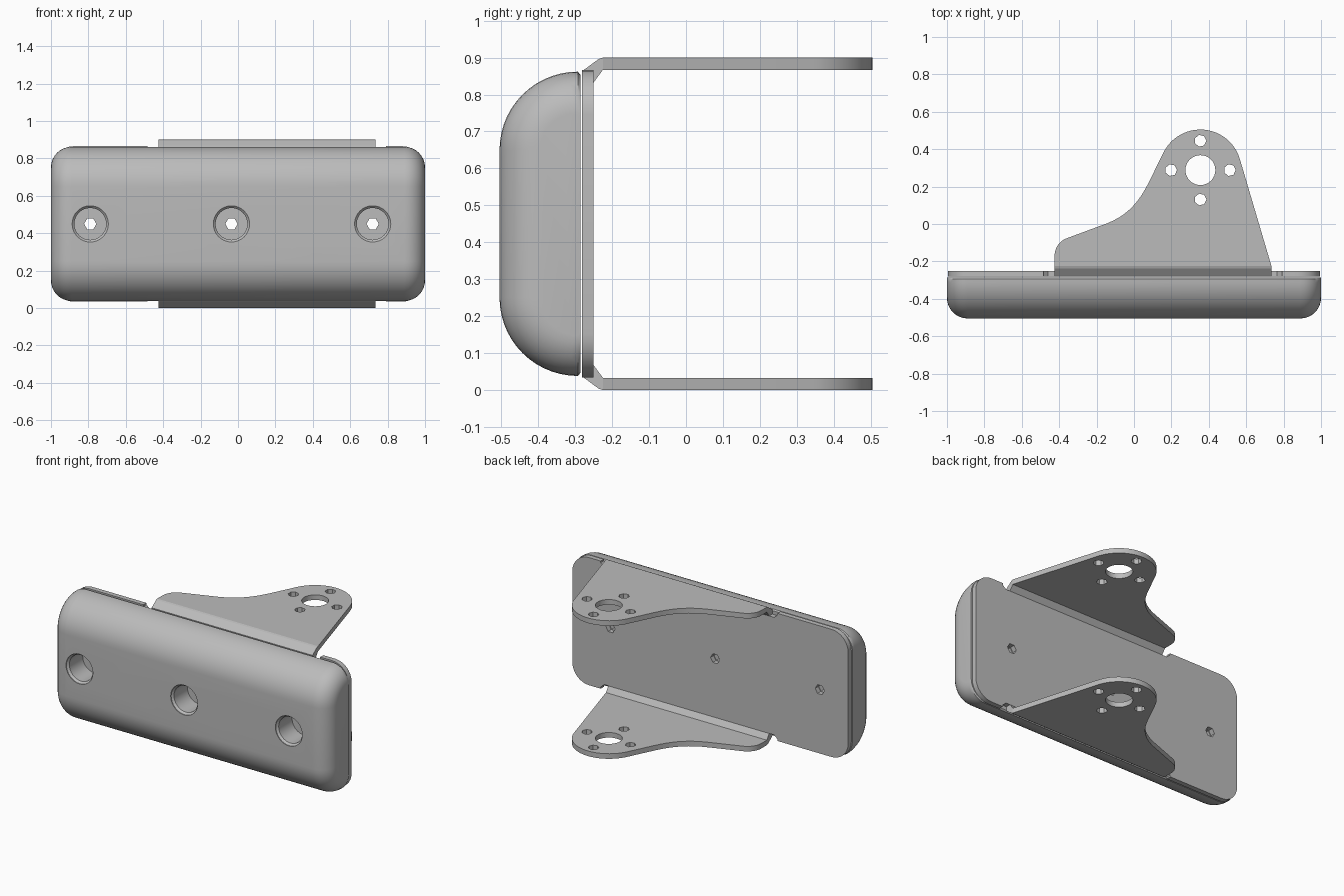
import bpy, bmesh
from math import sin, cos, pi, radians
from mathutils import Matrix, Vector
from mathutils.geometry import interpolate_bezier

if "Cube" in bpy.data.objects:
    bpy.data.objects.remove(bpy.data.objects["Cube"])

grey = bpy.data.materials.new("plain grey")
grey.use_nodes = True
grey.diffuse_color = (0.5, 0.5, 0.5, 1)
grey.node_tree.nodes["Principled BSDF"].inputs["Base Color"].default_value = (0.5, 0.5, 0.5, 1)

MID = 0.45                      # mirror height
HOLES_X = (-0.79, -0.035, 0.72)


def finish(name, bm):
    bmesh.ops.recalc_face_normals(bm, faces=bm.faces)
    mesh = bpy.data.meshes.new(name)
    bm.to_mesh(mesh)
    bm.free()
    mesh.materials.append(grey)
    ob = bpy.data.objects.new(name, mesh)
    bpy.context.collection.objects.link(ob)
    return ob


def arc(cx, cy, r, a0, a1, n):
    angles = [radians(a0 + (a1 - a0) * i / n) for i in range(n + 1)]
    return [(cx + r * cos(a), cy + r * sin(a)) for a in angles]


def loft(name, rings):
    """Closed solid through equal rings of points."""
    bm = bmesh.new()
    loops = [[bm.verts.new(p) for p in ring] for ring in rings]
    for a, b in zip(loops, loops[1:]):
        for i in range(len(a)):
            j = (i + 1) % len(a)
            bm.faces.new((a[i], a[j], b[j], b[i]))
    bm.faces.new(loops[0])
    bm.faces.new(loops[-1])
    return finish(name, bm)


def prism(name, outline, axis, lo, hi):
    """Extrude a 2D outline along axis 0 (yz), 1 (xz) or 2 (xy)."""
    def place(p, t):
        v = list(p)
        v.insert(axis, t)
        return v
    return loft(name, [[place(p, t) for p in outline] for t in (lo, hi)])


def circle(cx, cy, r, n):
    return arc(cx, cy, r, 0, 360 - 360 / n, n - 1)


def cut(ob, cutters):
    for c in cutters:
        c.hide_render = True
        mod = ob.modifiers.new("cut", 'BOOLEAN')
        mod.operation, mod.solver, mod.object = 'DIFFERENCE', 'EXACT', c
    bpy.context.view_layer.update()
    graph = bpy.context.evaluated_depsgraph_get()
    mesh = bpy.data.meshes.new_from_object(ob.evaluated_get(graph))
    ob.modifiers.clear()
    ob.data = mesh
    for c in cutters:
        bpy.data.objects.remove(c)


def smooth(ob, angle=30):
    bpy.ops.object.select_all(action='DESELECT')
    ob.select_set(True)
    bpy.context.view_layer.objects.active = ob
    bpy.ops.object.shade_smooth_by_angle(angle=radians(angle))


# Pad: domed section, shrinking around the rounded ends
def pad_section(x, d):
    r, back, z = 0.212 - d, -0.293, 0.2
    low = arc(back, MID - z, r, 270, 180, 14)
    high = arc(back, MID + z, r, 180, 90, 14)
    lip = z + r - 0.008
    pts = [(-0.286, MID - lip)] + low + high + [(-0.286, MID + lip)]
    return [(x, y, h) for y, h in pts]


R = 0.11
steps = [i / 8 * pi / 2 for i in range(9)]
ends = [(1 - R + R * sin(a), R * (1 - cos(a))) for a in steps]
rings = [pad_section(-x, d) for x, d in reversed(ends)] + [pad_section(x, d) for x, d in ends]
pad = loft("bumper_pad", rings)

# Counterbored bolt holes with a small chamfer at the mouth
cutters = []
for x in HOLES_X:
    stations = ((-0.55, 0.097), (-0.5, 0.097), (-0.488, 0.085), (-0.35, 0.085))
    cutters.append(loft("bore", [[(px, y, pz) for px, pz in circle(x, MID, r, 32)]
                                 for y, r in stations]))
    cutters.append(prism("bolt_hole", circle(x, MID, 0.033, 6), 1, -0.4, -0.2))
cut(pad, cutters)
smooth(pad)

# Back plate: rounded rectangle with relief notches beside the bends
W, H, C = 0.995, 0.416, 0.12
outline = []
for sx, sz, a in ((1, 1, 0), (-1, 1, 90), (-1, -1, 180), (1, -1, 270)):
    outline += arc(sx * (W - C), MID + sz * (H - C), C, a, a + 90, 8)
plate = prism("back_plate", outline, 1, -0.282, -0.25)

cutters = [prism("bolt_hole", circle(x, MID, 0.033, 6), 1, -0.4, -0.2) for x in HOLES_X]
for s in (1, -1):
    slot = [(-0.485, 0.5), (0.79, 0.5), (0.79, 0.405), (0.765, 0.383),
            (-0.46, 0.383), (-0.485, 0.405)]
    cutters.append(prism("notch", [(x, MID + s * z) for x, z in slot], 1, -0.4, -0.2))
cut(plate, cutters)
smooth(plate)

# Mounting ears: bend strip and pierced flange, mirrored top and bottom
curve = [tuple(p) for p in interpolate_bezier(
    Vector((-0.14, 0.005)), Vector((-0.02, 0.055)),
    Vector((0.035, 0.13)), Vector((0.09, 0.245)), 12)]
corner = arc(-0.325, -0.17, 0.1, 180, 112, 6)
ear = [(0.735, -0.225)] + arc(0.355, 0.285, 0.22, 15, 155, 24) + curve[::-1] + corner[::-1] + [(-0.425, -0.225)]
bend = [(-0.282, 0.38), (-0.282, 0.412), (-0.275, 0.418), (-0.237, 0.446),
        (-0.225, 0.45), (-0.225, 0.417), (-0.25, 0.383), (-0.25, 0.38)]

for s, side in ((1, "upper"), (-1, "lower")):
    flange = prism(side + "_flange", ear, 2, MID + s * 0.417, MID + s * 0.45)
    spots = [(0, 0, 0.08, 32)] + [(0.157 * cos(k * pi / 2), 0.157 * sin(k * pi / 2), 0.032, 7)
                                  for k in range(4)]
    cut(flange, [prism("hole", circle(0.355 + x, 0.288 + y, r, n), 2, MID + s * 0.3, MID + s * 0.6)
                 for x, y, r, n in spots])
    smooth(flange)
    prism(side + "_bend", [(y, MID + s * z) for y, z in bend], 0, -0.425, 0.735)
